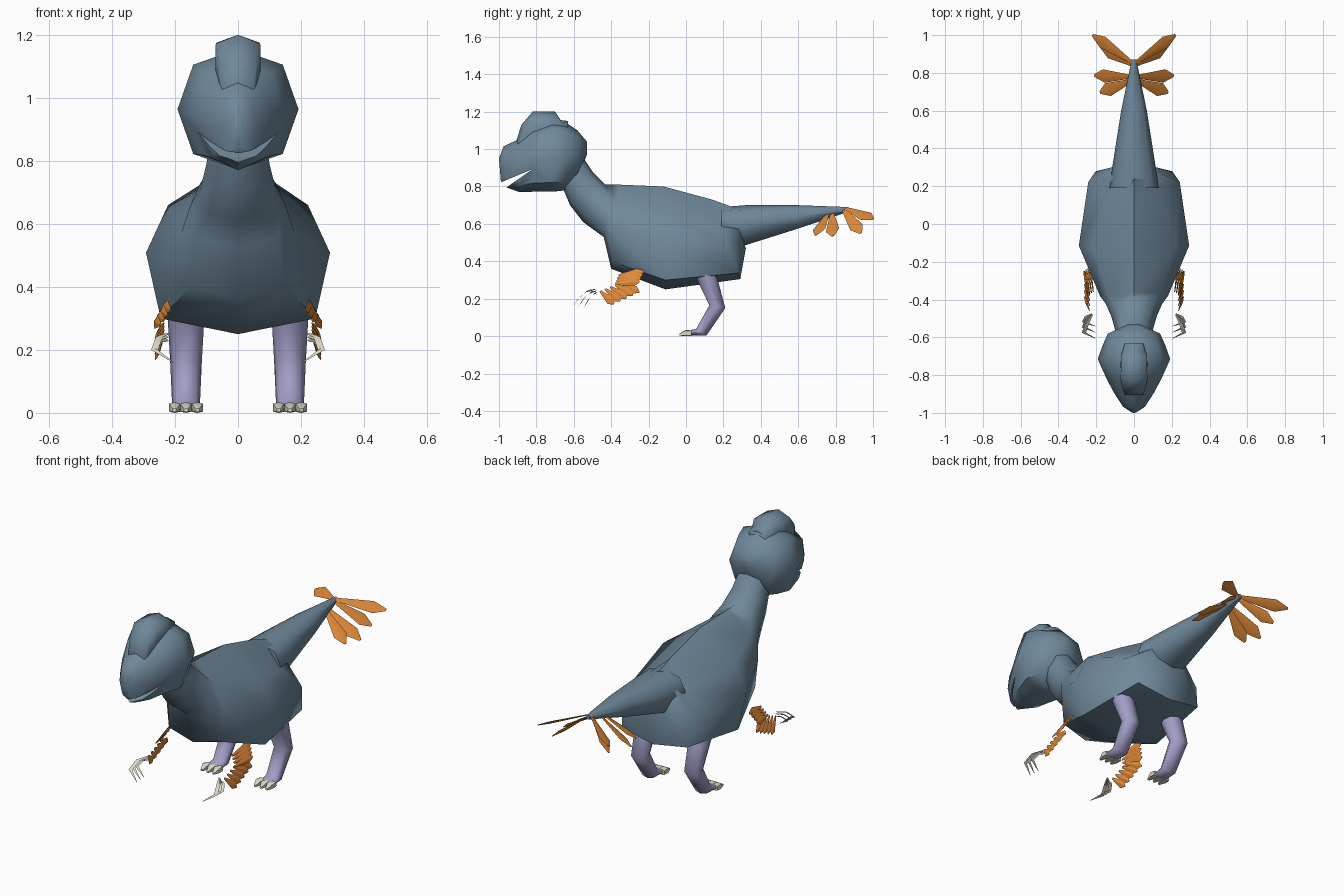
import bpy, bmesh, math
from mathutils import Vector

if "Cube" in bpy.data.objects:
    bpy.data.objects.remove(bpy.data.objects["Cube"])


def material(name, rgb):
    m = bpy.data.materials.new(name)
    m.diffuse_color = (*rgb, 1)
    m.use_nodes = True
    m.node_tree.nodes["Principled BSDF"].inputs["Base Color"].default_value = m.diffuse_color
    return m


BLUE = material("slate_blue", (0.16, 0.25, 0.33))
ORANGE = material("feather_orange", (0.74, 0.25, 0.04))
PURPLE = material("leg_purple", (0.36, 0.34, 0.57))
CREAM = material("claw_cream", (0.74, 0.71, 0.60))


def finish(bm, name, mat, smooth=60, mirror=False):
    """Turn the bmesh into an object, optionally mirrored across x."""
    bmesh.ops.recalc_face_normals(bm, faces=bm.faces)
    me = bpy.data.meshes.new(name)
    bm.to_mesh(me)
    bm.free()
    me.materials.append(mat)
    ob = bpy.data.objects.new(name, me)
    bpy.context.collection.objects.link(ob)
    if mirror:
        ob.modifiers.new("mirror", 'MIRROR').use_mirror_merge = False
    if smooth:
        shade(ob, smooth)
    return ob


def shade(ob, angle):
    bpy.ops.object.select_all(action='DESELECT')
    ob.select_set(True)
    bpy.context.view_layer.objects.active = ob
    bpy.ops.object.shade_smooth_by_angle(angle=math.radians(angle))


def skin(bm, rings):
    """Bridge rings of points and cap both ends."""
    vs = [[bm.verts.new(p) for p in r] for r in rings]
    n = len(vs[0])
    for a, b in zip(vs, vs[1:]):
        for i in range(n):
            bm.faces.new((a[i], a[(i + 1) % n], b[(i + 1) % n], b[i]))
    bm.faces.new(vs[0])
    bm.faces.new(vs[-1])


# Cross-sections: (width, height) of the upper, side and lower corners
ROUND = ((0.74, 0.74), (1, 0), (0.74, -0.74))
PEAR = ((0.76, 0.49), (1, -0.06), (0.84, -0.82))
REAR = ((0.52, 0.32), (1, -0.10), (0.84, -0.85))
BOXY = ((0.98, 0.72), (1, 0), (0.95, -0.8))


def ring(ya, za, yb, zb, w, shape=ROUND, x=0):
    """Eight-sided ring spanning two side-profile points, half width w."""
    half = [(0, 1), *shape, (0, -1)]
    loop = half + [(-s, t) for s, t in reversed(shape)]
    return [(x + w * s, (ya + yb) / 2 + (ya - yb) / 2 * t,
             (za + zb) / 2 + (za - zb) / 2 * t) for s, t in loop]


def loft(name, mat, profile, x=0, mirror=False, smooth=60):
    bm = bmesh.new()
    skin(bm, [ring(*p, x=x) for p in profile])
    return finish(bm, name, mat, smooth, mirror)


def leaf(bm, root, tip, normal, width, thick=0.006):
    """Flat feather: narrow root, broad end, blunt point."""
    root, tip = Vector(root), Vector(tip)
    d = tip - root
    side = d.cross(Vector(normal)).normalized()
    up = side.cross(d).normalized() * thick
    rings = []
    for t, k in ((0, 0.25), (0.75, 1), (1, 0.2)):
        c, h = root + d * t, side * width / 2 * k
        u = up * min(1, k + 0.2)
        rings.append((c + h, c + u, c - h, c - u))
    skin(bm, rings)


# Body and neck
loft("body", BLUE, [
    (-0.56, 0.97, -0.67, 0.82, 0.085),
    (-0.50, 0.88, -0.62, 0.70, 0.10),
    (-0.43, 0.81, -0.55, 0.61, 0.12),
    (-0.40, 0.81, -0.44, 0.53, 0.15, PEAR),
    (-0.36, 0.81, -0.40, 0.36, 0.18, PEAR),
    (-0.12, 0.80, -0.11, 0.25, 0.292, PEAR),
    (0.14, 0.73, 0.29, 0.305, 0.242, REAR),
    (0.25, 0.69, 0.32, 0.47, 0.10)])

# Tail
loft("tail", BLUE, [
    (0.19, 0.69, 0.19, 0.50, 0.13),
    (0.32, 0.70, 0.32, 0.487, 0.112),
    (0.60, 0.70, 0.60, 0.575, 0.068),
    (0.87, 0.69, 0.87, 0.665, 0.012)])

# Head with the mouth cut out as a wedge
head = loft("head", BLUE, [
    (-0.53, 1.04, -0.53, 0.97, 0.03),
    (-0.58, 1.10, -0.58, 0.84, 0.138),
    (-0.64, 1.14, -0.64, 0.78, 0.165),
    (-0.715, 1.155, -0.715, 0.772, 0.192),
    (-0.82, 1.12, -0.82, 0.772, 0.145),
    (-0.90, 1.05, -0.89, 0.77, 0.105),
    (-0.975, 1.015, -0.96, 0.795, 0.058),
    (-1.00, 0.95, -0.99, 0.83, 0.015)], smooth=0)
bm = bmesh.new()
wedge = ((-0.82, 0.893), (-1.1, 0.776), (-1.1, 0.697))
skin(bm, [[(x, y, z) for y, z in wedge] for x in (-0.4, 0.4)])
cutter = finish(bm, "mouth_cutter", BLUE, 0)
cutter.hide_render = True
cutter.hide_set(True)
cut = head.modifiers.new("mouth", 'BOOLEAN')
cut.operation, cut.object, cut.solver = 'DIFFERENCE', cutter, 'EXACT'
bpy.context.view_layer.objects.active = head
head.select_set(True)
bpy.ops.object.modifier_apply(modifier="mouth")
shade(head, 50)

# Crest on the crown
loft("crest", BLUE, [
    (-0.905, 1.05, -0.89, 0.96, 0.05, BOXY),
    (-0.88, 1.13, -0.87, 0.98, 0.06, BOXY),
    (-0.82, 1.20, -0.82, 1.00, 0.072, BOXY),
    (-0.70, 1.20, -0.70, 1.02, 0.07, BOXY),
    (-0.67, 1.155, -0.67, 1.05, 0.06, BOXY),
    (-0.63, 1.15, -0.63, 1.05, 0.05, BOXY)], smooth=80)

# Legs
loft("legs", PURPLE, [
    (0.045, 0.335, 0.16, 0.335, 0.06),
    (0.06, 0.30, 0.17, 0.30, 0.058),
    (0.125, 0.165, 0.21, 0.15, 0.05),
    (0.055, 0.04, 0.11, 0.004, 0.044),
    (0.015, 0.028, 0.015, 0.002, 0.045)], x=0.165, mirror=True)

# Toe claws
bm = bmesh.new()
for x in (0.129, 0.165, 0.201):
    skin(bm, [ring(*p, BOXY, x=x) for p in (
        (0.03, 0.03, 0.03, 0.0, 0.016),
        (0.0, 0.034, 0.0, 0.0, 0.018),
        (-0.035, 0.014, -0.035, 0.003, 0.006))])
finish(bm, "toe_claws", CREAM, 50, True)

# Tail feathers: a pair at the tip and a pair further forward on each side
bm = bmesh.new()
for root, tip in (((0.004, 0.85, 0.685), (0.22, 1.0, 0.625)),
                  ((0.004, 0.84, 0.68), (0.175, 0.935, 0.55)),
                  ((0.012, 0.78, 0.66), (0.21, 0.785, 0.535)),
                  ((0.012, 0.76, 0.66), (0.18, 0.695, 0.54))):
    leaf(bm, root, tip, (0.46, -0.32, 0.83), 0.075)
finish(bm, "tail_feathers", ORANGE, 30, True)

# Arm feathers: an upper and a lower stack
bm = bmesh.new()
for i in range(4):
    leaf(bm, (0.215 + 0.01 * i, -0.36 - 0.006 * i, 0.325 - 0.015 * i),
         (0.235 + 0.01 * i, -0.225 - 0.008 * i, 0.345 - 0.018 * i), (1, -0.1, 0.25), 0.045)
for i in range(5):
    leaf(bm, (0.236, -0.35 - 0.027 * i, 0.285 - 0.011 * i),
         (0.262, -0.25 - 0.034 * i, 0.235 - 0.016 * i), (1, -0.1, 0.2), 0.045)
finish(bm, "arm_feathers", ORANGE, 30, True)

# Curved finger claws
bm = bmesh.new()
for i in range(3):
    path = ((0.225, -0.485 + 0.004 * i, 0.25 - 0.01 * i),
            (0.25, -0.53 + 0.02 * i, 0.24 - 0.006 * i),
            (0.265, -0.575 + 0.028 * i, 0.20),
            (0.205, -0.605 + 0.032 * i, 0.16))
    skin(bm, [[(x + r * math.cos(a), y + 0.55 * r * math.sin(a), z + 0.55 * r * math.sin(a))
               for a in (0, math.pi / 2, math.pi, 1.5 * math.pi)]
              for (x, y, z), r in zip(path, (0.006, 0.011, 0.011, 0.002))])
finish(bm, "finger_claws", CREAM, 40, True)
